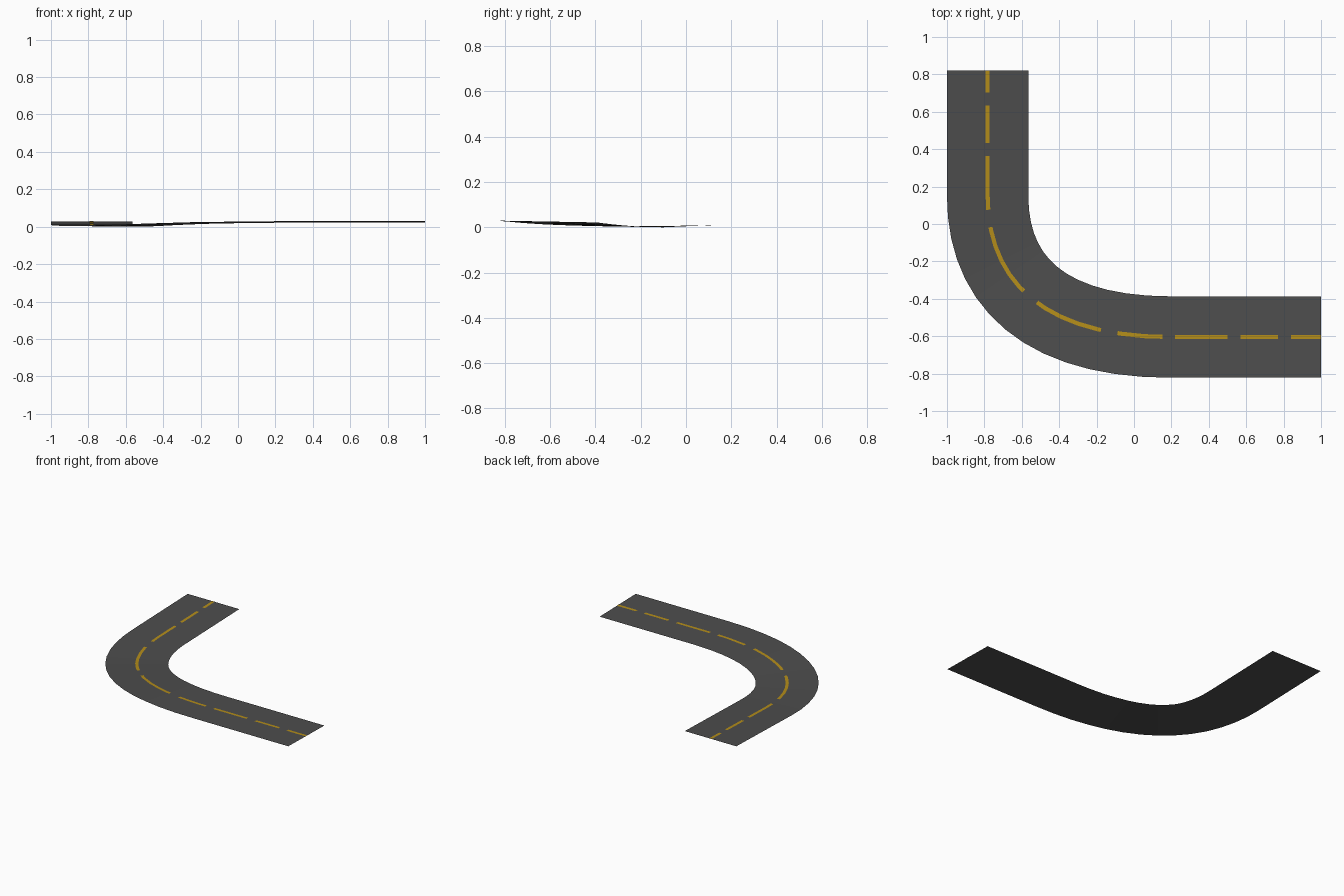
import bpy, bmesh
from mathutils import Vector
from mathutils.geometry import interpolate_bezier

if "Cube" in bpy.data.objects:
    bpy.data.objects.remove(bpy.data.objects["Cube"])

HALF = 0.2175          # half road width
DASH_HALF = 0.011      # half dash width


def material(name, rgb):
    m = bpy.data.materials.new(name)
    m.diffuse_color = (*rgb, 1)
    m.use_nodes = True
    m.node_tree.nodes["Principled BSDF"].inputs["Base Color"].default_value = m.diffuse_color
    return m


asphalt = material("asphalt_grey", (0.075, 0.075, 0.075))
yellow = material("line_yellow", (0.46, 0.27, 0.01))


def lerp(table, k):
    """Piecewise linear lookup."""
    for (a, va), (b, vb) in zip(table, table[1:]):
        if k <= b:
            return va + (vb - va) * max(0, k - a) / (b - a)
    return table[-1][1]


# Centre line: straight, bend, straight. Each point is keyed by x - y.
CX, CY = -0.7825, -0.6045
bend = interpolate_bezier(Vector((CX, 0.15, 0)), Vector((CX, -0.30, 0)),
                          Vector((-0.49, CY, 0)), Vector((0.2, CY, 0)), 15)
path = [Vector((CX, 0.822, 0)), Vector((CX, 0.5, 0))] + bend
path += [Vector((0.6, CY, 0)), Vector((1, CY, 0))]
keys = [p.x - p.y for p in path]
sides = []
for i in range(len(path)):
    t = path[min(i + 1, len(path) - 1)] - path[max(i - 1, 0)]
    sides.append(Vector((t.y, -t.x, 0)).normalized())   # towards outer edge
for i in (0, 1, 2):
    sides[i] = Vector((-1, 0, 0))
for i in (-1, -2, -3):
    sides[i] = Vector((0, -1, 0))

# Height of the centre and banking of the outer edge along the road
HEIGHT = [(-1.61, 0.030), (-0.78, 0.007), (-0.48, 0.002), (-0.15, 0.008),
          (0.37, 0.021), (0.75, 0.026), (1.61, 0.026)]
BANK = [(-0.8, 0.0), (-0.48, 0.002), (0.37, 0.004), (1.61, 0.004)]


def section(k, half, lift):
    """Outer and inner point of the road at key k."""
    c = lerp(list(zip(keys, path)), k)
    s = lerp(list(zip(keys, sides)), k)
    z = lerp(list(zip(keys, [lerp(HEIGHT, q) for q in keys])), k)
    b = lerp(list(zip(keys, [lerp(BANK, q) for q in keys])), k)
    return [c + s * half * f + Vector((0, 0, z + lift + b * f * half / HALF))
            for f in (1, -1)]


def ribbon(bm, stations, half, lift):
    rows = [[bm.verts.new(p) for p in section(k, half, lift)] for k in stations]
    for (a, b), (c, d) in zip(rows, rows[1:]):
        bm.faces.new((a, c, d, b))


def finish(bm, name, mat):
    me = bpy.data.meshes.new(name)
    bm.to_mesh(me)
    bm.free()
    me.materials.append(mat)
    ob = bpy.data.objects.new(name, me)
    bpy.context.collection.objects.link(ob)
    return ob


# Road surface
bm = bmesh.new()
ribbon(bm, keys, HALF, 0)
base = min(v.co.z for v in bm.verts)
bmesh.ops.translate(bm, verts=bm.verts, vec=(0, 0, -base))
finish(bm, "road_surface", asphalt)

# Dashed centre line, a thin plate just above the road
DASHES = [(keys[0], -1.485), (-1.415, -1.215), (-1.145, -0.855), (-0.75, -0.23),
          (-0.10, 0.39), (0.495, 0.755), (0.825, 1.105), (1.175, 1.375),
          (1.445, keys[-1])]
bm = bmesh.new()
for a, b in DASHES:
    ribbon(bm, [a] + [k for k in keys if a < k < b] + [b], DASH_HALF, 0.001 - base)
finish(bm, "centre_line_dashes", yellow)
